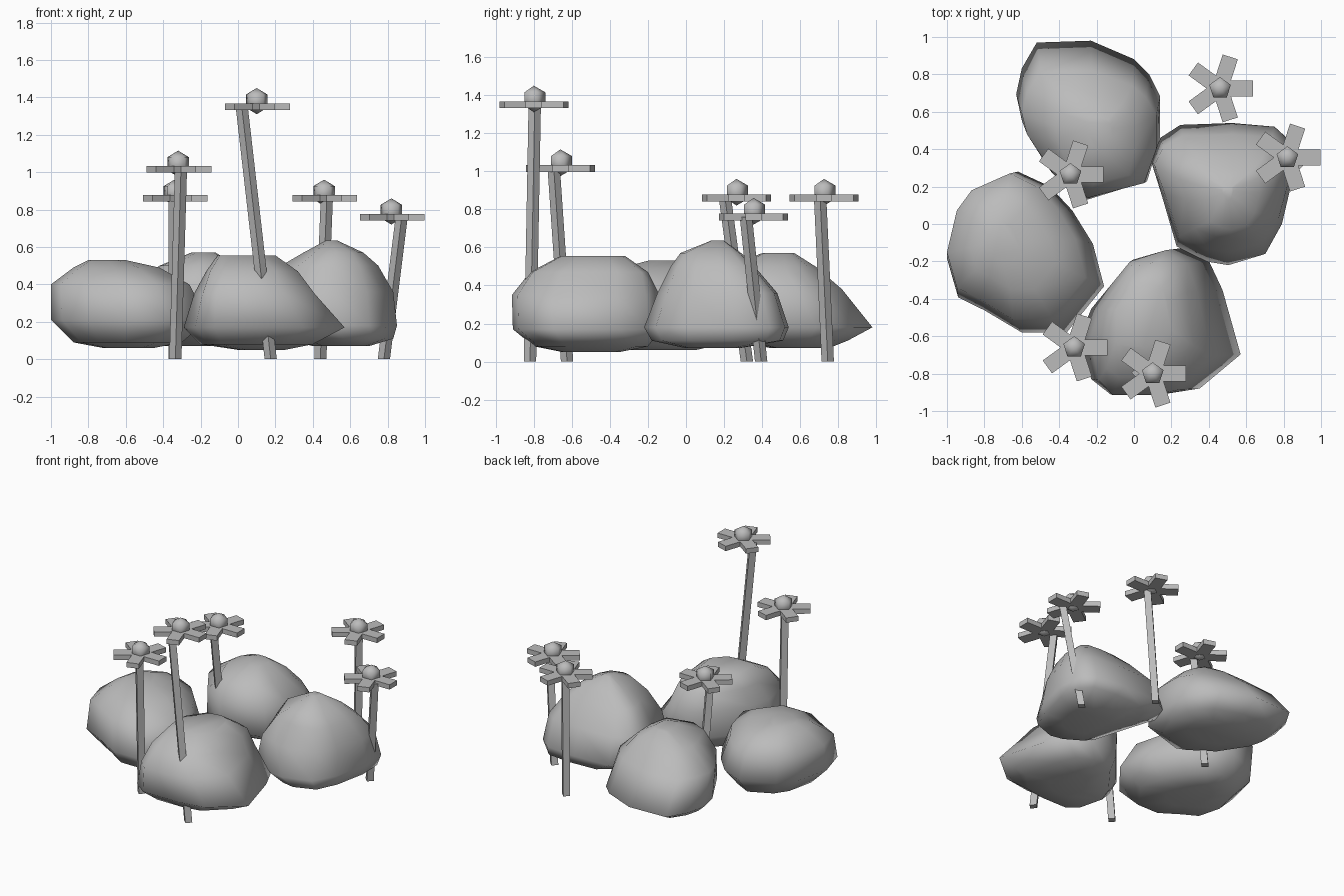
import bpy
import bmesh
from math import radians
from mathutils import Matrix, Vector

default = bpy.data.objects.get("Cube")
if default:
    bpy.data.objects.remove(default, do_unlink=True)

grey = bpy.data.materials.new("stone_grey")
grey.use_nodes = True
COLOUR = (0.5, 0.5, 0.5, 1)
grey.diffuse_color = COLOUR
grey.node_tree.nodes["Principled BSDF"].inputs["Base Color"].default_value = COLOUR


def finish(name, bm, smooth=False):
    """Turn a bmesh into a named, coloured object."""
    bmesh.ops.recalc_face_normals(bm, faces=bm.faces)
    for face in bm.faces:
        face.smooth = smooth
    mesh = bpy.data.meshes.new(name)
    bm.to_mesh(mesh)
    bm.free()
    mesh.materials.append(grey)
    obj = bpy.data.objects.new(name, mesh)
    bpy.context.scene.collection.objects.link(obj)
    return obj


def boulder(name, outline, levels, squareness=0):
    """Loft a plan outline through levels of (z, x min, x max, y min, y max).

    Squareness fills out the corners of the upper levels."""
    xs, ys = zip(*outline)
    bm = bmesh.new()
    rings = []
    for z, x0, x1, y0, y1 in levels:
        ring = []
        for x, y in outline:
            u = 2 * (x - min(xs)) / (max(xs) - min(xs)) - 1
            v = 2 * (y - min(ys)) / (max(ys) - min(ys)) - 1
            push = 1
            if z > 0.45:
                push += squareness * (1 / max(abs(u), abs(v)) - 1)
            ring.append(bm.verts.new(((x0 + x1 + u * push * (x1 - x0)) / 2,
                                      (y0 + y1 + v * push * (y1 - y0)) / 2, z)))
        rings.append(ring)
    count = len(outline)
    for lower, upper in zip(rings, rings[1:]):
        for i in range(count):
            j = (i + 1) % count
            bm.faces.new((lower[i], lower[j], upper[j], upper[i]))
    # Close both ends
    bm.faces.new(rings[0])
    bm.faces.new(rings[-1])
    return finish(name, bm, smooth=True)


def stem(name, base, top, height, width=0.046):
    """Square leaning stalk, set corner-on, with level ends."""
    bm = bmesh.new()
    bmesh.ops.create_cube(bm, size=1, matrix=Matrix.Rotation(radians(45), 4, "Z"))
    for vert in bm.verts:
        upper = vert.co.z > 0
        x, y = top if upper else base
        vert.co = Vector((x + vert.co.x * width, y + vert.co.y * width,
                          height if upper else 0))
    finish(name, bm)


def flower(name, centre, height, base, top):
    """Stalk, five flat petals and a round five-sided middle."""
    stem(name + "_stem", base, top, height)
    place = Matrix.Translation((*centre, height))
    bm = bmesh.new()
    for k in range(5):
        spin = Matrix.Rotation(radians(72 * k), 4, "Z")
        shape = Matrix.Translation((0.102, 0, 0)) @ Matrix.Diagonal((0.15, 0.085, 0.035, 1))
        bmesh.ops.create_cube(bm, size=1, matrix=place @ spin @ shape)
    finish(name + "_petals", bm)
    bm = bmesh.new()
    bmesh.ops.create_uvsphere(bm, u_segments=5, v_segments=3, radius=0.07,
                              matrix=place @ Matrix.Translation((0, 0, 0.03)))
    finish(name + "_middle", bm, smooth=True)


# Boulders
boulder("left_boulder",
        [(0.08, 0.34), (0.13, 0.46), (0.24, 0.53), (0.52, 0.54), (0.75, 0.52),
         (0.84, 0.44), (0.85, 0.25), (0.79, 0), (0.7, -0.16), (0.5, -0.22),
         (0.38, -0.2), (0.22, -0.12), (0.14, 0.15)],
        [(0.07, 0.4, 0.7, 0, 0.28), (0.11, 0.25, 0.83, -0.18, 0.51),
         (0.18, 0.09, 0.85, -0.22, 0.54), (0.36, 0.11, 0.83, -0.15, 0.48),
         (0.5, 0.23, 0.75, -0.08, 0.36), (0.57, 0.35, 0.67, -0.03, 0.29),
         (0.635, 0.47, 0.53, 0.13, 0.2)])
boulder("front_boulder",
        [(0, -0.19), (0.25, -0.13), (0.4, -0.2), (0.47, -0.35), (0.565, -0.69),
         (0.35, -0.87), (0.16, -0.9), (-0.12, -0.9), (-0.22, -0.82),
         (-0.28, -0.6), (-0.22, -0.45)],
        [(0.05, 0, 0.25, -0.65, -0.35), (0.08, -0.2, 0.4, -0.8, -0.2),
         (0.17, -0.29, 0.57, -0.91, -0.13), (0.35, -0.235, 0.41, -0.915, -0.14),
         (0.47, -0.17, 0.32, -0.82, -0.2), (0.555, -0.11, 0.2, -0.66, -0.32)],
        squareness=0.4)
boulder("right_boulder",
        [(-1, -0.18), (-0.94, 0.07), (-0.85, 0.19), (-0.62, 0.29), (-0.45, 0.21),
         (-0.33, 0.08), (-0.22, -0.1), (-0.16, -0.33), (-0.36, -0.58),
         (-0.6, -0.58), (-0.8, -0.46), (-0.94, -0.39)],
        [(0.06, -0.72, -0.45, -0.3, 0.05), (0.09, -0.88, -0.3, -0.48, 0.18),
         (0.21, -1, -0.16, -0.58, 0.28), (0.4, -1, -0.26, -0.51, 0.27),
         (0.49, -0.88, -0.42, -0.35, 0.14), (0.53, -0.8, -0.6, -0.2, 0.01)])
boulder("back_boulder",
        [(-0.63, 0.69), (-0.6, 0.83), (-0.52, 0.97), (-0.23, 0.98), (0, 0.88),
         (0.08, 0.8), (0.14, 0.68), (0.14, 0.45), (0.07, 0.22), (-0.25, 0.12),
         (-0.45, 0.28), (-0.6, 0.55)],
        [(0.07, -0.4, 0, 0.45, 0.75), (0.11, -0.55, 0.08, 0.25, 0.85),
         (0.18, -0.63, 0.14, 0.13, 0.98), (0.38, -0.6, 0.12, 0.14, 0.82),
         (0.5, -0.42, 0, 0.22, 0.68), (0.57, -0.25, -0.12, 0.4, 0.57)],
        squareness=0.3)

# Flowers: centre, height, stem base, stem top
flower("tall_flower", (0.1, -0.8), 1.35, (0.175, -0.82), (0.02, -0.795))
flower("front_flower", (-0.32, -0.66), 1.015, (-0.335, -0.625), (-0.305, -0.695))
flower("inner_flower", (-0.34, 0.265), 0.86, (-0.34, 0.32), (-0.34, 0.205))
flower("back_flower", (0.46, 0.725), 0.86, (0.44, 0.745), (0.475, 0.705))
flower("left_flower", (0.82, 0.355), 0.76, (0.78, 0.395), (0.875, 0.315))
